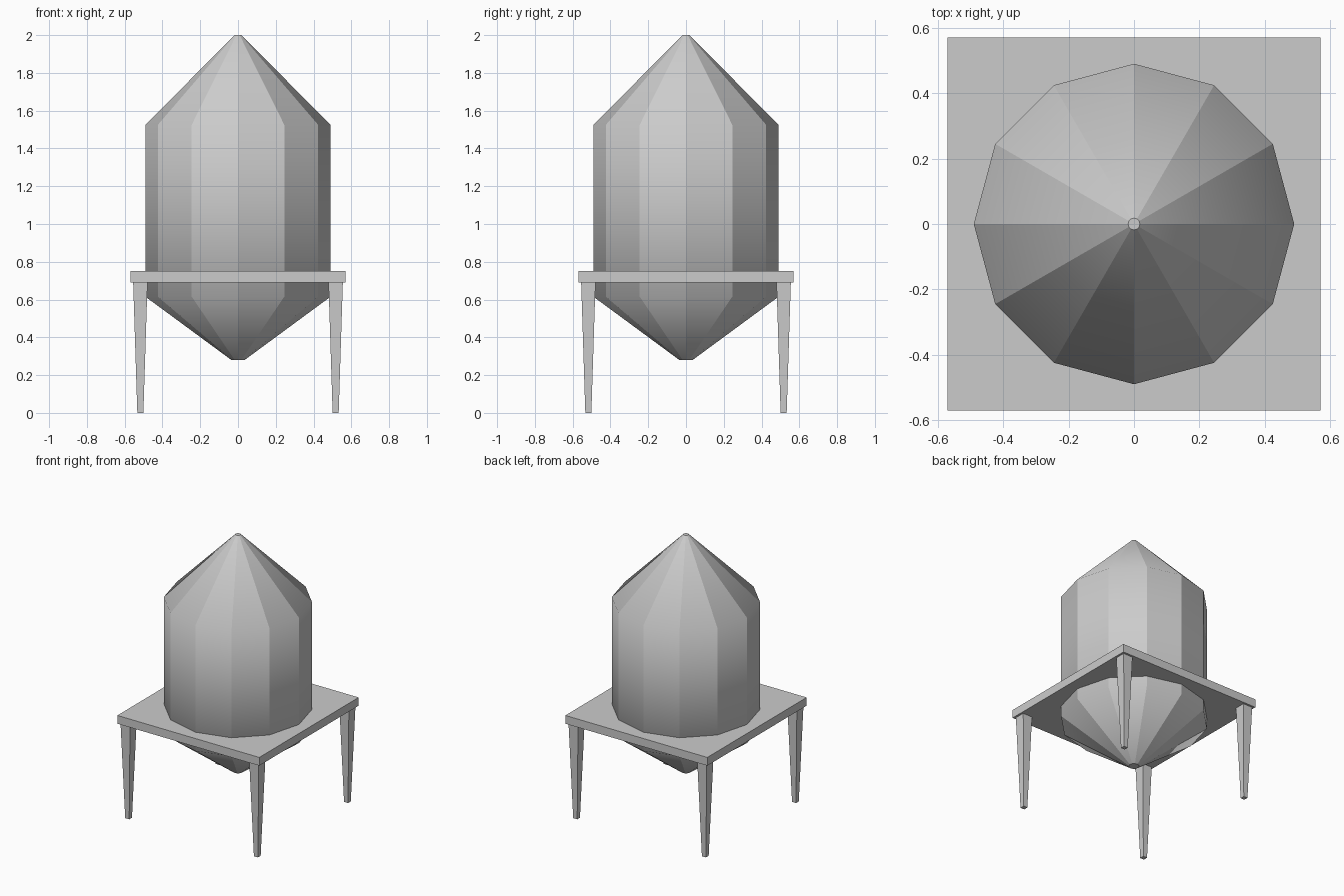
import bpy, bmesh
from math import cos, sin, pi

if "Cube" in bpy.data.objects:
    bpy.data.objects.remove(bpy.data.objects["Cube"])


def add_object(name, bm):
    bmesh.ops.recalc_face_normals(bm, faces=bm.faces)
    mesh = bpy.data.meshes.new(name)
    bm.to_mesh(mesh)
    bm.free()
    obj = bpy.data.objects.new(name, mesh)
    bpy.context.collection.objects.link(obj)
    return obj


# Tank: twelve-sided body with pointed roof and hopper bottom
SIDES = 12
PROFILE = [(0.035, 0.28), (0.49, 0.615), (0.49, 1.525), (0.018, 2.0)]
bm = bmesh.new()
rings = [[bm.verts.new((r * cos(2 * pi * i / SIDES), r * sin(2 * pi * i / SIDES), z))
          for i in range(SIDES)] for r, z in PROFILE]
for low, high in zip(rings, rings[1:]):
    for i in range(SIDES):
        j = (i + 1) % SIDES
        bm.faces.new((low[i], low[j], high[j], high[i])).smooth = True
bm.faces.new(rings[0][::-1])
bm.faces.new(rings[-1])

# Keep the upright creases crisp, blend across shoulder and hopper rings
for e in bm.edges:
    a, b = e.verts
    level = abs(a.co.z - b.co.z) < 1e-5
    cap = level and (a.co.z < 0.3 or a.co.z > 1.9)
    e.smooth = level and not cap
add_object("tank", bm)


# Platform and legs: square boxes, optionally tapered
def tapered_box(name, x, y, z0, z1, half_bottom, half_top):
    bm = bmesh.new()
    bmesh.ops.create_cube(bm, size=2)
    for v in bm.verts:
        top = v.co.z > 0
        h = half_top if top else half_bottom
        v.co = (x + v.co.x * h, y + v.co.y * h, z1 if top else z0)
    return add_object(name, bm)


tapered_box("platform", 0, 0, 0.69, 0.75, 0.57, 0.57)
for side, sx in (("left", -1), ("right", 1)):
    for end, sy in (("front", -1), ("back", 1)):
        tapered_box(f"{end}_{side}_leg", sx * 0.517, sy * 0.517, 0, 0.69, 0.016, 0.038)
